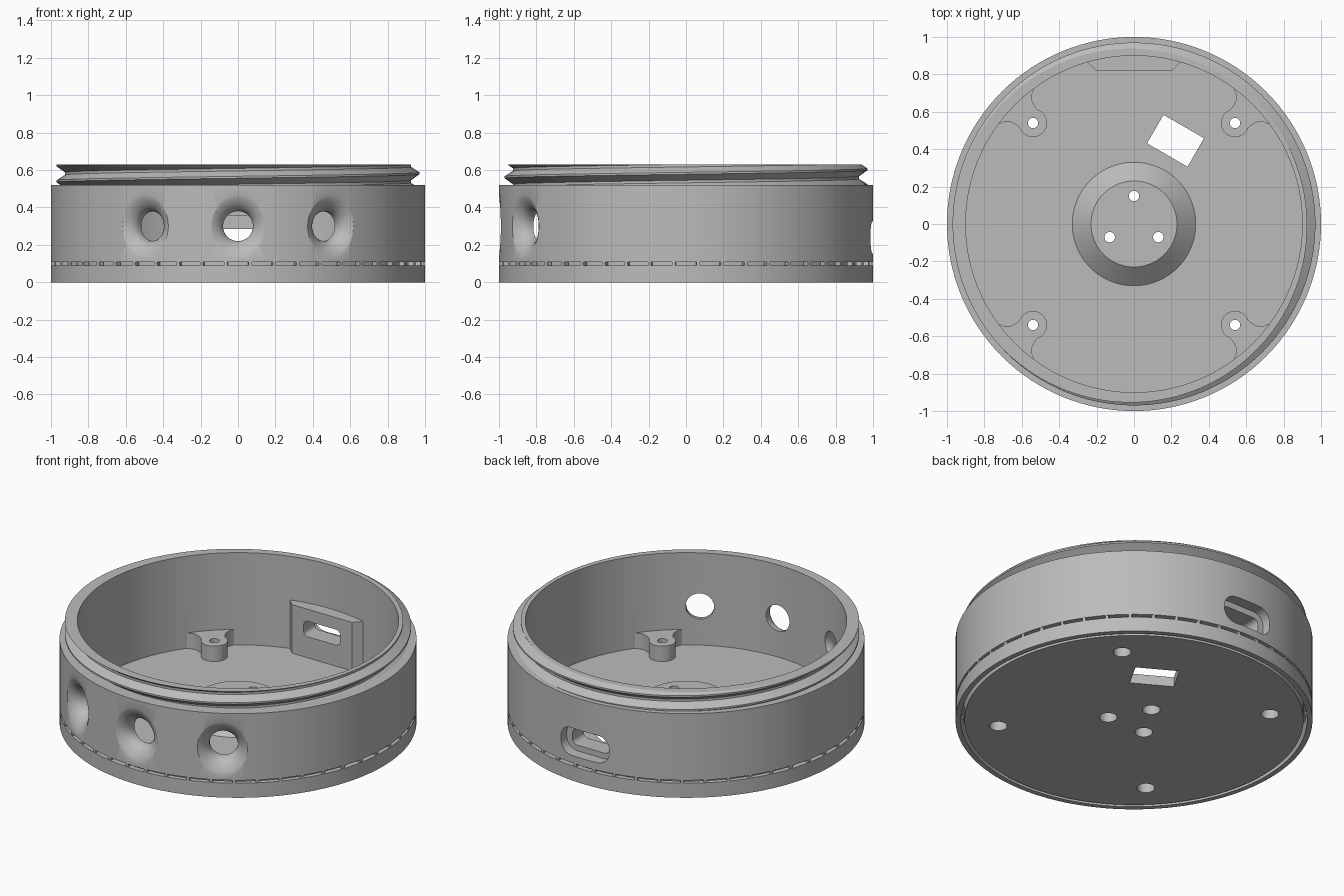
import bpy, bmesh
from math import pi, sin, cos, radians
from mathutils import Matrix

cube = bpy.data.objects.get("Cube")
if cube:
    bpy.data.objects.remove(cube, do_unlink=True)

grey = bpy.data.materials.new("plain grey")
grey.use_nodes = True
grey.diffuse_color = (0.5, 0.5, 0.5, 1)
grey.node_tree.nodes["Principled BSDF"].inputs["Base Color"].default_value = (0.5, 0.5, 0.5, 1)


def finish(name, bm, matrix=Matrix()):
    bmesh.ops.remove_doubles(bm, verts=bm.verts, dist=1e-5)
    bmesh.ops.recalc_face_normals(bm, faces=bm.faces)
    bm.transform(matrix)
    mesh = bpy.data.meshes.new(name)
    bm.to_mesh(mesh)
    bm.free()
    mesh.materials.append(grey)
    obj = bpy.data.objects.new(name, mesh)
    bpy.context.collection.objects.link(obj)
    return obj


def lathe(name, profile, steps=128, matrix=Matrix()):
    """Turn a closed (radius, height) profile around z."""
    bm = bmesh.new()
    verts = [bm.verts.new((r, 0, z)) for r, z in profile]
    edges = [bm.edges.new((verts[i - 1], verts[i])) for i in range(len(verts))]
    bmesh.ops.spin(bm, geom=verts + edges, cent=(0, 0, 0), axis=(0, 0, 1),
                   angle=2 * pi, steps=steps)
    bmesh.ops.remove_doubles(bm, verts=bm.verts, dist=1e-5)
    bmesh.ops.dissolve_degenerate(bm, edges=bm.edges, dist=1e-5)
    bmesh.ops.delete(bm, geom=[e for e in bm.edges if not e.link_faces], context='EDGES')
    return finish(name, bm, matrix)


def prism(name, outline, z0, z1, matrix=Matrix()):
    """Extrude a flat outline from z0 to z1."""
    bm = bmesh.new()
    face = bm.faces.new([bm.verts.new((x, y, z0)) for x, y in outline])
    top = bmesh.ops.extrude_face_region(bm, geom=[face])["geom"]
    bmesh.ops.translate(bm, vec=(0, 0, z1 - z0),
                        verts=[v for v in top if isinstance(v, bmesh.types.BMVert)])
    return finish(name, bm, matrix)


def arc(cx, cy, r, a0, a1, n):
    return [(cx + r * cos(radians(a0 + (a1 - a0) * i / n)),
             cy + r * sin(radians(a0 + (a1 - a0) * i / n))) for i in range(n + 1)]


def rounded(hw, hh, r, cy=0):
    pts = []
    for sx, sy, a in ((1, 1, 0), (-1, 1, 90), (-1, -1, 180), (1, -1, 270)):
        pts += arc(sx * (hw - r), cy + sy * (hh - r), r, a, a + 90, 8)
    return pts


def combine(target, tool, operation='DIFFERENCE'):
    mod = target.modifiers.new("cut", 'BOOLEAN')
    mod.operation, mod.object, mod.solver = operation, tool, 'EXACT'
    bpy.ops.object.select_all(action='DESELECT')
    bpy.context.view_layer.objects.active = target
    target.select_set(True)
    bpy.ops.object.modifier_apply(modifier=mod.name)
    bpy.data.objects.remove(tool, do_unlink=True)


def turn_z(a):
    return Matrix.Rotation(radians(a), 4, 'Z')


FACE_FRONT = Matrix.Rotation(pi / 2, 4, 'X')

# Housing: floor with raised centre mound, wall and plain neck
housing = lathe("housing", [(0, 0), (.95, 0), (.95, .108), (1, .108), (1, .52), (.915, .52),
                            (.915, .63), (.9, .63), (.9, .06), (.33, .06), (.23, .15), (0, .15)])

# Screw posts flaring into the wall
flare = [(.8, .068), (.83, .073), (.855, .083), (.875, .102), (.888, .134), (.93, .134)]
post = arc(.764, 0, .075, 75, 285, 24) + [(u, -v) for u, v in flare] + flare[::-1]
for a in (45, 135, 225, 315):
    combine(housing, prism("screw_post", post, .03, .155, turn_z(a)), 'UNION')

# Flat pad behind the rear socket
pad = [(-.25, .94), (-.25, .865), (-.205, .82), (.205, .82), (.25, .865), (.25, .94)]
combine(housing, prism("socket_pad", pad, .03, .36), 'UNION')

# Rear socket: outer recess and inner slot
combine(housing, prism("recess_cutter", rounded(.165, .085, .075, .24), -1.1, -.93, FACE_FRONT))
combine(housing, prism("slot_cutter", rounded(.125, .048, .03, .238), -.95, -.75, FACE_FRONT))

# Three flared holes at the front
bell = [(0, .8), (.08, .8), (.08, .925), (.088, .945), (.102, .963), (.124, .981),
        (.148, .993), (.172, 1.001), (.2, 1.02), (0, 1.02)]
for a in (-30, 0, 30):
    matrix = Matrix.Translation((0, 0, .3)) @ turn_z(a) @ FACE_FRONT
    combine(housing, lathe("hole_cutter", bell, 48, matrix))

# Counterbored screw holes through the floor
bore = [(0, -.1), (.05, -.1), (.05, .08), (.028, .08), (.028, .3), (0, .3)]
spots = [(0, .15), (.13, -.07), (-.13, -.07)]
spots += [(x, y) for x in (-.54, .54) for y in (-.54, .54)]
for x, y in spots:
    combine(housing, lathe("screw_cutter", bore, 24, Matrix.Translation((x, y, 0))))

# Tilted cable window in the floor
hw, hh = .125, .088
window = [(-hw, -hh), (hw, -hh), (hw, hh), (-hw, hh)]
combine(housing, prism("window_cutter", window, -.1, .2,
                       Matrix.Translation((.222, .445, 0)) @ turn_z(-30)))

# Thin skirt ring hung below the wall on small tabs
skirt = lathe("skirt_ring", [(.97, 0), (1, 0), (1, .09), (.97, .09)])
bm = bmesh.new()
TABS = 48
for i in range(TABS):
    matrix = turn_z(360 * (i + .5) / TABS) @ Matrix.Translation((.981, 0, .099))
    bmesh.ops.create_cube(bm, size=1, matrix=matrix @ Matrix.Diagonal((.034, .018, .024, 1)))
tabs = finish("skirt_tabs", bm)

# Screw thread on the neck, following a helix and trimmed flat at both ends
LOW, HIGH, PITCH, STEPS = .52, .63, .085, 128
SHAPE = [(0, .97), (.12, .97), (.46, .925), (.62, .925), (1, .97)]


def thread_radius(turn, z):
    phase = ((z - .535) / PITCH - (turn - .5)) % 1
    for (p0, r0), (p1, r1) in zip(SHAPE, SHAPE[1:]):
        if phase <= p1:
            return r0 + (r1 - r0) * (phase - p0) / (p1 - p0)
    return SHAPE[0][1]


bm = bmesh.new()
columns = []
for i in range(STEPS + 1):
    turn = i / STEPS
    rows = [(.915, LOW)]
    for k in range(-3, 4):
        for p, _ in SHAPE[:-1]:
            z = .535 + PITCH * (k + p + turn - .5)
            z = min(max(z, LOW), HIGH)
            rows.append((thread_radius(turn, z), z))
    rows.append((.915, HIGH))
    a = 2 * pi * turn
    columns.append([bm.verts.new((r * cos(a), r * sin(a), z)) for r, z in rows])
for c0, c1 in zip(columns, columns[1:]):
    for j in range(len(c0) - 1):
        bm.faces.new((c0[j], c1[j], c1[j + 1], c0[j + 1]))
bmesh.ops.remove_doubles(bm, verts=bm.verts, dist=1e-5)
thread = finish("neck_thread", bm)

# Smooth shading with crisp edges
for obj in (housing, skirt, thread):
    bpy.ops.object.select_all(action='DESELECT')
    obj.select_set(True)
    bpy.context.view_layer.objects.active = obj
    bpy.ops.object.shade_smooth_by_angle(angle=radians(25))
